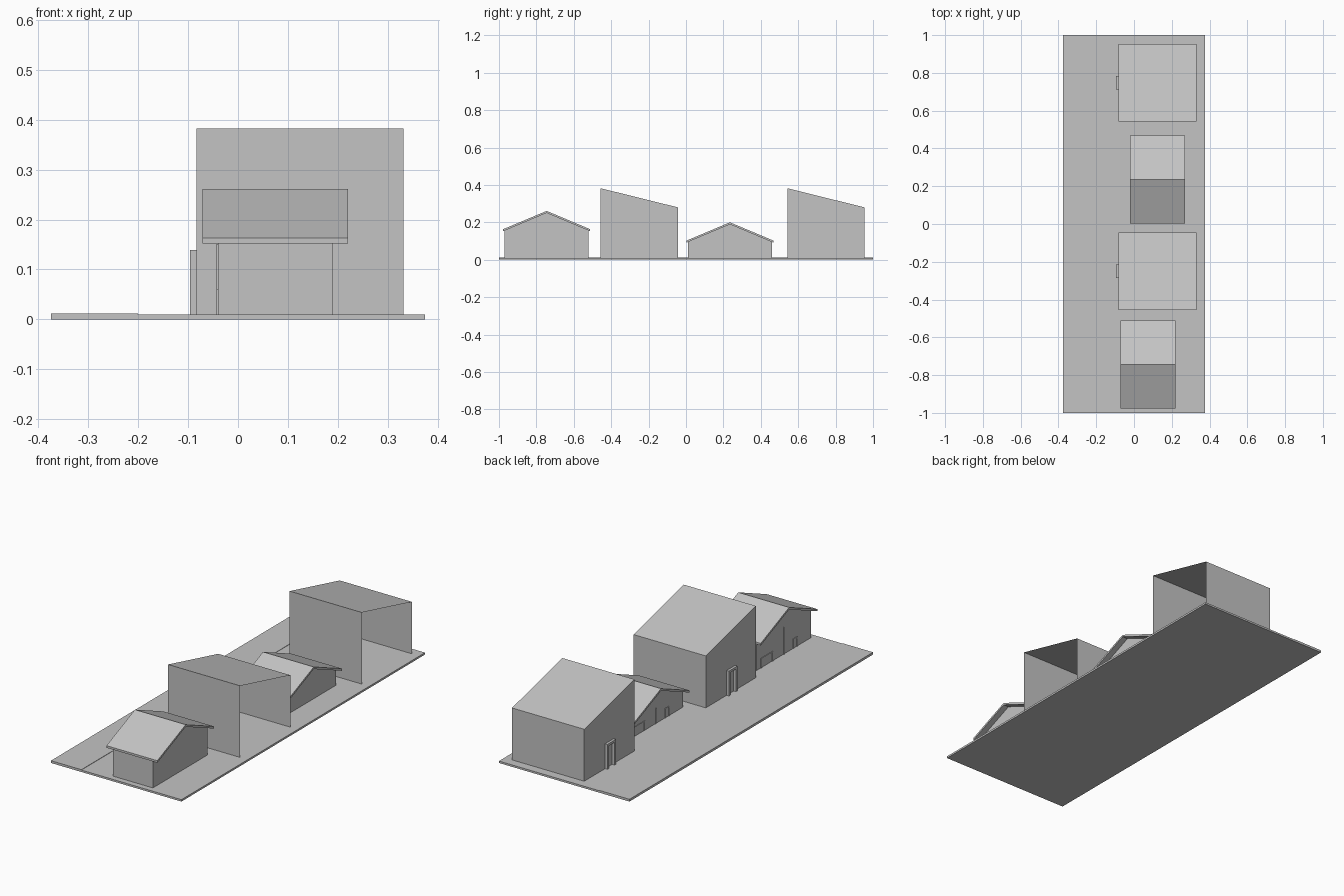
import bpy
import bmesh

cube = bpy.data.objects.get("Cube")
if cube:
    bpy.data.objects.remove(cube, do_unlink=True)

# Single plain grey
GREY = (0.55, 0.55, 0.55, 1)
grey = bpy.data.materials.new("plain_grey")
grey.use_nodes = True
grey.diffuse_color = GREY
grey.node_tree.nodes["Principled BSDF"].inputs["Base Color"].default_value = GREY


def finish(name, bm, recalc=True):
    if recalc:
        bmesh.ops.recalc_face_normals(bm, faces=bm.faces)
    mesh = bpy.data.meshes.new(name)
    bm.to_mesh(mesh)
    bm.free()
    mesh.materials.append(grey)
    obj = bpy.data.objects.new(name, mesh)
    bpy.context.collection.objects.link(obj)
    return obj


def extrude_x(name, profile, x0, x1):
    """Extrude a closed (y, z) profile along x."""
    bm = bmesh.new()
    face = bm.faces.new([bm.verts.new((x0, y, z)) for y, z in profile])
    new = bmesh.ops.extrude_face_region(bm, geom=[face])["geom"]
    verts = [v for v in new if isinstance(v, bmesh.types.BMVert)]
    bmesh.ops.translate(bm, verts=verts, vec=(x1 - x0, 0, 0))
    return finish(name, bm)


def box(name, x0, x1, y0, y1, z0, z1):
    return extrude_x(name, [(y0, z0), (y1, z0), (y1, z1), (y0, z1)], x0, x1)


def frame(name, x0, x1, y0, y1, z1, t):
    """Upside-down U standing on the ground around an opening."""
    return extrude_x(name, [(y0, BASE), (y0, z1), (y1, z1), (y1, BASE),
                            (y1 - t, BASE), (y1 - t, z1 - t),
                            (y0 + t, z1 - t), (y0 + t, BASE)], x0, x1)


BASE = 0.001

# Ground: raised strip and yard
box("road_strip", -0.375, -0.2, -1, 1, 0, 0.012)
box("yard", -0.2, 0.375, -1, 1, 0, 0.010)


def shed_house(name, yc):
    """Thin shell with sloped roof, open on its +x side."""
    x0, x1, y0, y1 = -0.083, 0.332, yc - 0.206, yc + 0.206
    bm = bmesh.new()

    def quad(*points):
        bm.faces.new([bm.verts.new(p) for p in points])
    high, low = 0.382, 0.28
    quad((x0, y0, BASE), (x1, y0, BASE), (x1, y0, high), (x0, y0, high))
    quad((x1, y1, BASE), (x0, y1, BASE), (x0, y1, low), (x1, y1, low))
    quad((x0, y1, BASE), (x0, y0, BASE), (x0, y0, high), (x0, y1, low))
    quad((x0, y0, high), (x1, y0, high), (x1, y1, low), (x0, y1, low))
    bmesh.ops.remove_doubles(bm, verts=bm.verts, dist=0.0001)
    finish(name + "_shell", bm, recalc=False)
    frame(name + "_door_frame", x0 - 0.013, x0, yc - 0.035, yc + 0.035, 0.139, 0.012)


def gable_house(name, xc, yc, ridge):
    """Small house with the ridge along x and thin roof slabs."""
    eave, t = ridge - 0.098, 0.011
    half_y, half_x = 0.225, 0.115
    slope = (ridge - eave) / 0.233
    wall_top = ridge - t - slope * half_y
    extrude_x(name + "_walls", [(yc - half_y, BASE), (yc + half_y, BASE),
                                (yc + half_y, wall_top), (yc, ridge - t),
                                (yc - half_y, wall_top)],
              xc - half_x, xc + half_x)
    for side, label in ((-1, "front"), (1, "back")):
        ye = yc + side * 0.233
        extrude_x(name + "_roof_" + label,
                  [(yc, ridge), (ye, eave), (ye, eave - t), (yc, ridge - t)],
                  xc - 0.146, xc + 0.146)
    # Street-side trim: wide opening, small opening and centre strip
    wall = xc - half_x
    frame(name + "_wide_opening", wall - 0.003, wall, yc + 0.09, yc + 0.19, 0.06, 0.006)
    frame(name + "_small_opening", wall - 0.003, wall, yc - 0.11, yc - 0.075, 0.06, 0.006)
    box(name + "_centre_strip", wall - 0.003, wall, yc - 0.003, yc + 0.003,
        BASE, ridge - 0.11)


gable_house("front_cottage", 0.075, -0.745, 0.261)
gable_house("middle_cottage", 0.125, 0.235, 0.2)
shed_house("middle_house", -0.25)
shed_house("back_house", 0.748)
